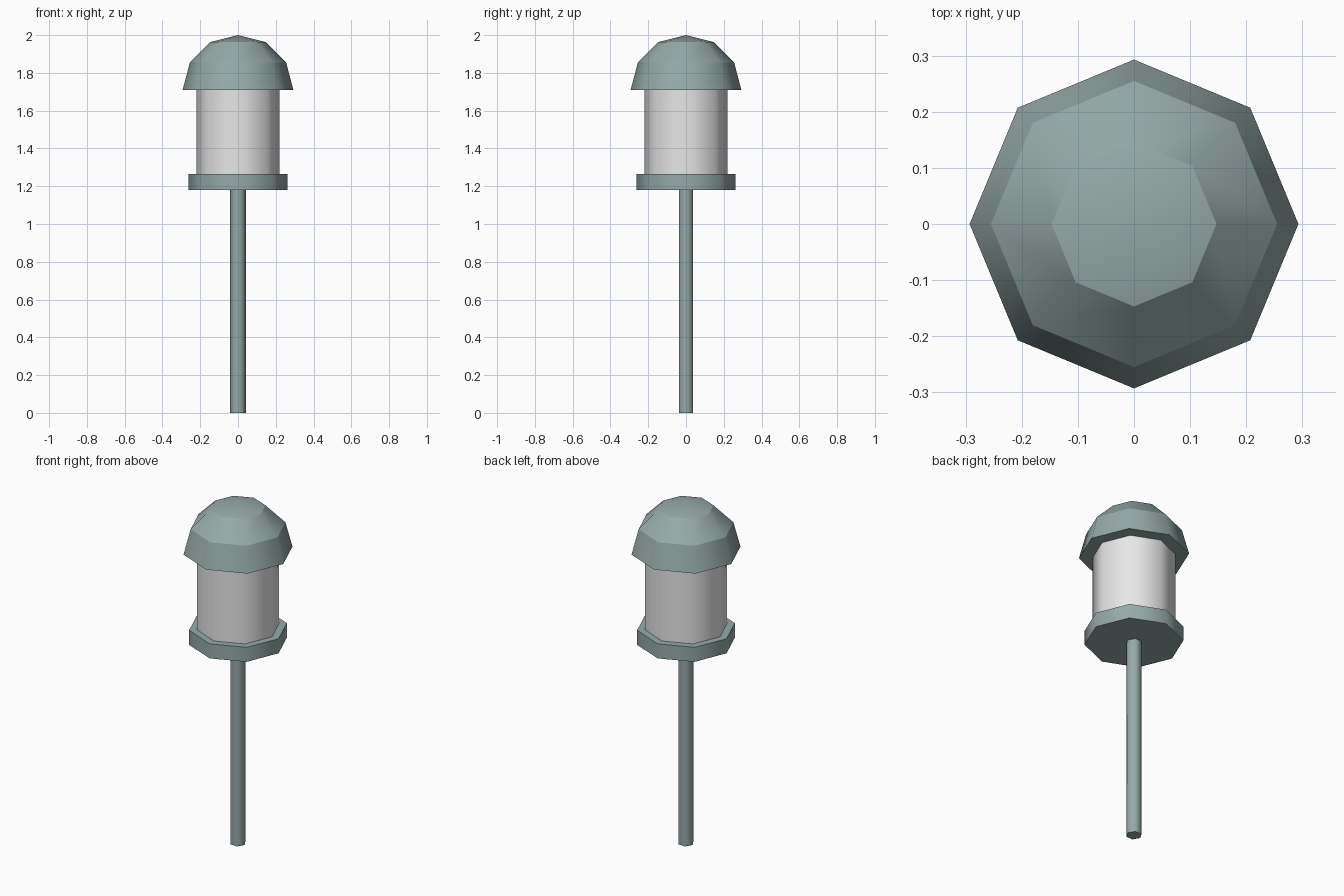
import bpy, bmesh, math

if "Cube" in bpy.data.objects:
    bpy.data.objects.remove(bpy.data.objects["Cube"])

def material(name, rgb):
    m = bpy.data.materials.new(name)
    m.diffuse_color = (*rgb, 1)
    m.use_nodes = True
    m.node_tree.nodes["Principled BSDF"].inputs["Base Color"].default_value = m.diffuse_color
    return m

metal = material("grey_green_metal", (0.30, 0.40, 0.39))
glass = material("pale_glass", (0.80, 0.80, 0.80))

def lathe(name, profile, sides, mat):
    """Turn (radius, z) points, bottom to top, into a closed solid.
    Sides are smooth around the axis, with crisp edges between rings."""
    bm = bmesh.new()
    rings = []
    for r, z in profile:
        if r == 0:
            rings.append([bm.verts.new((0, 0, z))] * sides)
        else:
            rings.append([bm.verts.new((r * math.cos(2 * math.pi * i / sides),
                                        r * math.sin(2 * math.pi * i / sides), z))
                          for i in range(sides)])
    for low, high in zip(rings, rings[1:]):
        for i in range(sides):
            j = (i + 1) % sides
            loop = [low[i], low[j], high[j], high[i]]
            bm.faces.new(list(dict.fromkeys(loop))).smooth = True
    bm.faces.new(rings[0][::-1])
    if profile[-1][0] > 0:
        bm.faces.new(rings[-1])
    for e in bm.edges:
        if abs(e.verts[0].co.z - e.verts[1].co.z) < 1e-5:
            e.smooth = False
    bmesh.ops.recalc_face_normals(bm, faces=bm.faces)
    me = bpy.data.meshes.new(name)
    bm.to_mesh(me)
    bm.free()
    me.materials.append(mat)
    ob = bpy.data.objects.new(name, me)
    bpy.context.collection.objects.link(ob)
    return ob

# Slim hexagonal stake
lathe("pole", [(0.043, 0), (0.043, 1.18)], 6, metal)
# Octagonal tray under the lamp
lathe("base_plate", [(0.263, 1.18), (0.263, 1.265)], 8, metal)
# Lamp body
lathe("lamp_glass", [(0.22, 1.265), (0.22, 1.71)], 8, glass)
# Faceted dome
lathe("cap", [(0.293, 1.71), (0.255, 1.855), (0.147, 1.963), (0, 2.0)], 8, metal)
